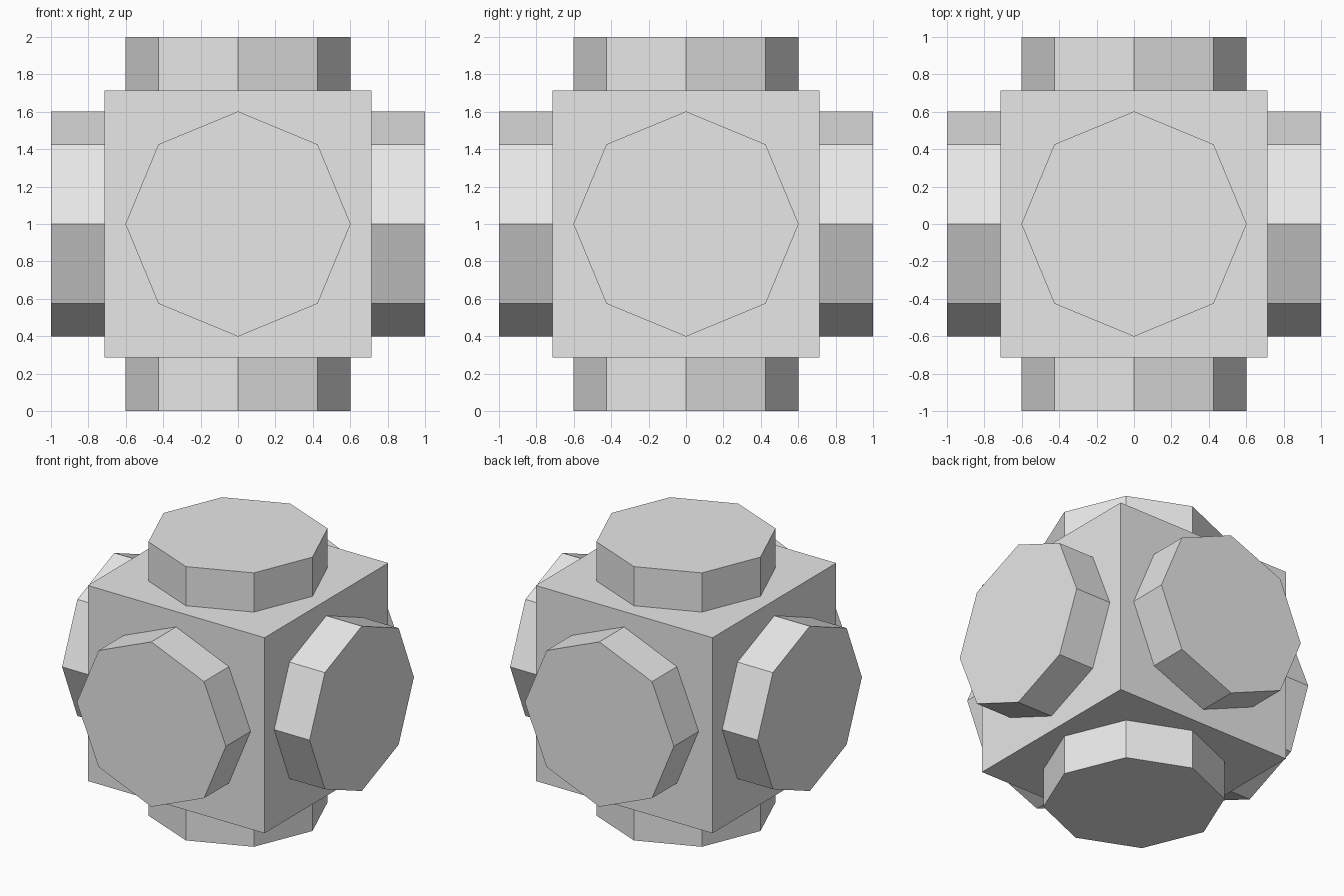
import bpy
from math import pi

default = bpy.data.objects.get("Cube")
if default:
    bpy.data.objects.remove(default, do_unlink=True)

CORE_HALF = 0.714
BOSS_RADIUS = 0.602
BOSS_INNER = 0.65   # starts slightly inside the core
CENTRE_Z = 1.0

# Single plain grey for every part
grey = bpy.data.materials.new("light_grey")
grey.use_nodes = True
grey.diffuse_color = (0.8, 0.8, 0.8, 1)
grey.node_tree.nodes["Principled BSDF"].inputs["Base Color"].default_value = (0.8, 0.8, 0.8, 1)


def finish(name):
    obj = bpy.context.object
    obj.name = name
    obj.data.materials.append(grey)


# Cubic core
bpy.ops.mesh.primitive_cube_add(size=2 * CORE_HALF, location=(0, 0, CENTRE_Z))
finish("core_block")

# Octagonal boss on each face: direction and rotation of the cylinder axis
bosses = {
    "top_boss": ((0, 0, 1), (0, 0, 0)),
    "bottom_boss": ((0, 0, -1), (pi, 0, 0)),
    "front_boss": ((0, -1, 0), (pi / 2, 0, 0)),
    "back_boss": ((0, 1, 0), (-pi / 2, 0, 0)),
    "left_boss": ((1, 0, 0), (0, pi / 2, 0)),
    "right_boss": ((-1, 0, 0), (0, -pi / 2, 0)),
}
middle = (1 + BOSS_INNER) / 2
for name, ((x, y, z), rotation) in bosses.items():
    bpy.ops.mesh.primitive_cylinder_add(
        vertices=8, radius=BOSS_RADIUS, depth=1 - BOSS_INNER,
        location=(x * middle, y * middle, CENTRE_Z + z * middle),
        rotation=rotation)
    finish(name)
